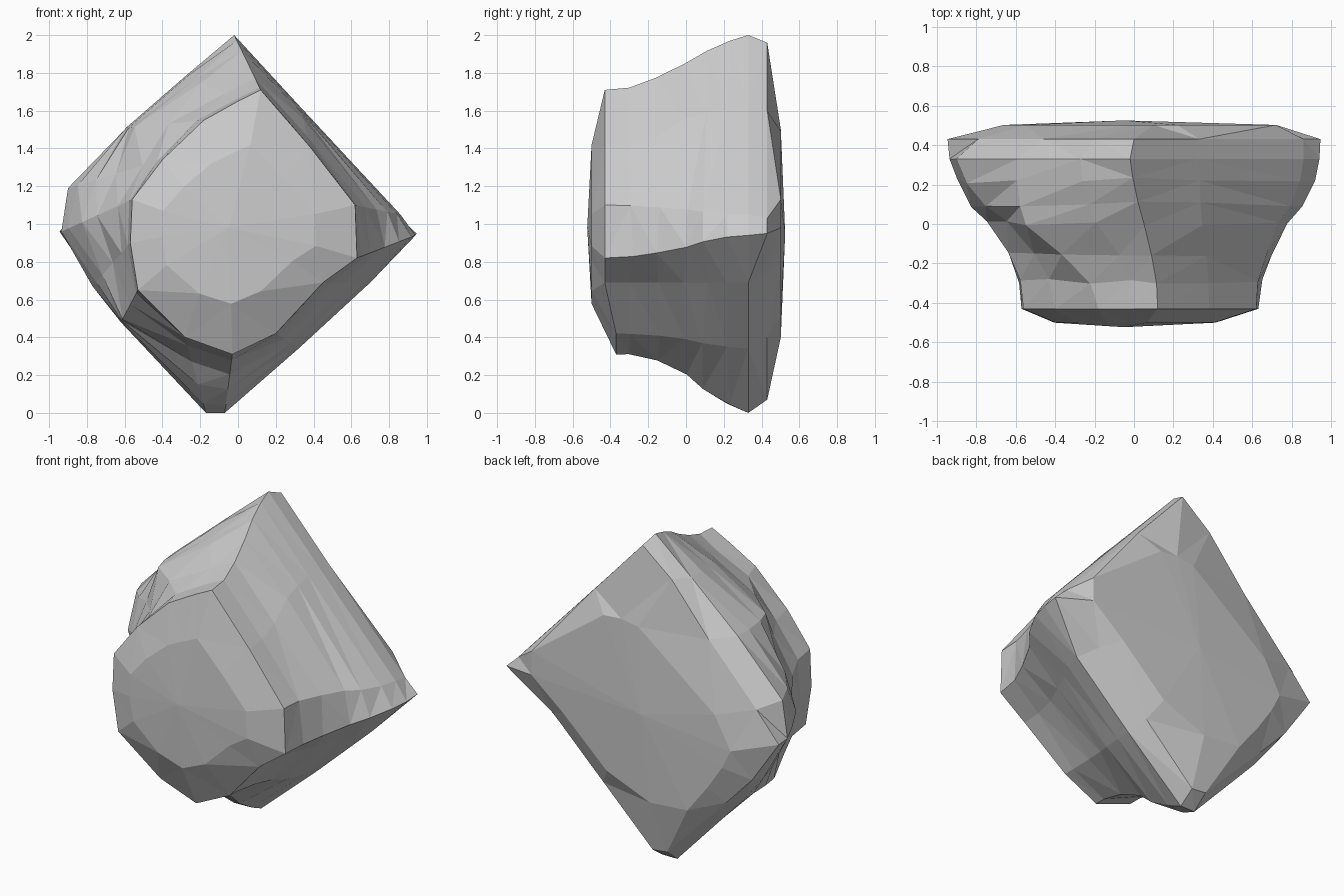
import bpy, bmesh, random
from mathutils import Vector

if "Cube" in bpy.data.objects:
    bpy.data.objects.remove(bpy.data.objects["Cube"])

random.seed(4)

# Matching outlines (x, z): front face, widest waist, back rim, back plateau
FRONT = [(.12, 1.71), (.38, 1.41), (.62, 1.10), (.63, .82), (.45, .69), (.2, .42), (-.03, .31),
         (-.28, .40), (-.53, .65), (-.57, .9), (-.56, 1.13), (-.4, 1.34), (-.18, 1.55), (0, 1.65)]
WIDE = [(-.02, 2.0), (.33, 1.62), (.86, 1.05), (.94, .94), (.7, .69), (.32, .34), (-.07, 0),
        (-.17, 0), (-.62, .48), (-.77, .67), (-.935, .96), (-.9, 1.19), (-.59, 1.51), (-.27, 1.79)]
BACK = [(.0, 1.96), (.33, 1.6), (.86, 1.03), (.945, .95), (.62, .74), (.27, .4), (-.07, .07),
        (-.17, .08), (-.58, .5), (-.76, .69), (-.945, .96), (-.79, 1.14), (-.46, 1.49), (-.2, 1.8)]
PLATEAU = [(.1, 1.5), (.22, 1.49), (.72, 1.13), (.72, .98), (.5, .8), (.2, .52), (-.1, .4),
           (-.36, .42), (-.5, .6), (-.6, .75), (-.66, .87), (-.55, 1.07), (-.28, 1.28), (-.02, 1.48)]
N = len(FRONT)
# Flare profile: depth y against blend from front outline to wide outline
FLARE = [(-.43, 0), (-.29, .05), (-.15, .22), (0, .48), (.1, .72), (.22, .91), (.33, 1)]
# Shoulders that swell early (smaller = fuller) and undersides that flare late
SWELL = {1: .5, 8: .12, 12: .12, 13: .5}
LATE = {4: 1.2, 5: 1.35, 6: 1.5, 7: 1.5}

bm = bmesh.new()
rings = [[(-.05 + (x + .05) * .68, -.5, .98 + (z - .98) * .6) for x, z in FRONT]]
for i, (y, t) in enumerate(FLARE):
    inner = 0 < i < len(FLARE) - 1
    ring = []
    for k, (a, b) in enumerate(zip(FRONT, WIDE)):
        s = t ** LATE.get(k, 1)
        if k in SWELL:
            # swollen corners start after the straight front collar
            s = max(t, min(1, max(0, (y + .33) / .33)) * t ** SWELL[k])
        s += random.uniform(-.02, .02) if inner else 0
        p = Vector(a).lerp(Vector(b), s)
        dy = random.uniform(-.015, .015) if inner else 0
        if i == 0 and k in (5, 6, 7):
            dy = .06          # underside of the front rim rolls back
        ring.append((p.x, y + dy, p.y))
    rings.append(ring)
rings.append([(x, .43, z) for x, z in BACK])
rings.append([(x, .502, z) for x, z in PLATEAU])
loops = [[bm.verts.new(p) for p in r] for r in rings]

# Faceted skin between neighbouring rings, split along the shorter diagonal
for j in range(len(loops) - 1):
    for k in range(N):
        a, b = loops[j][k], loops[j][(k + 1) % N]
        c, d = loops[j + 1][(k + 1) % N], loops[j + 1][k]
        if (a.co - c.co).length < (b.co - d.co).length:
            tris = [(a, b, c), (a, c, d)]
        else:
            tris = [(a, b, d), (b, c, d)]
        for t in tris:
            bm.faces.new(t)

# Shallow domed caps on front and back
for loop, tip in ((loops[0], (-.05, -.523, .98)), (loops[-1], (-.05, .525, .95))):
    v = bm.verts.new(tip)
    for k in range(N):
        bm.faces.new((loop[k], loop[(k + 1) % N], v))

bmesh.ops.recalc_face_normals(bm, faces=bm.faces)
mesh = bpy.data.meshes.new("boulder")
bm.to_mesh(mesh)
bm.free()
bpy.context.collection.objects.link(bpy.data.objects.new("boulder", mesh))
